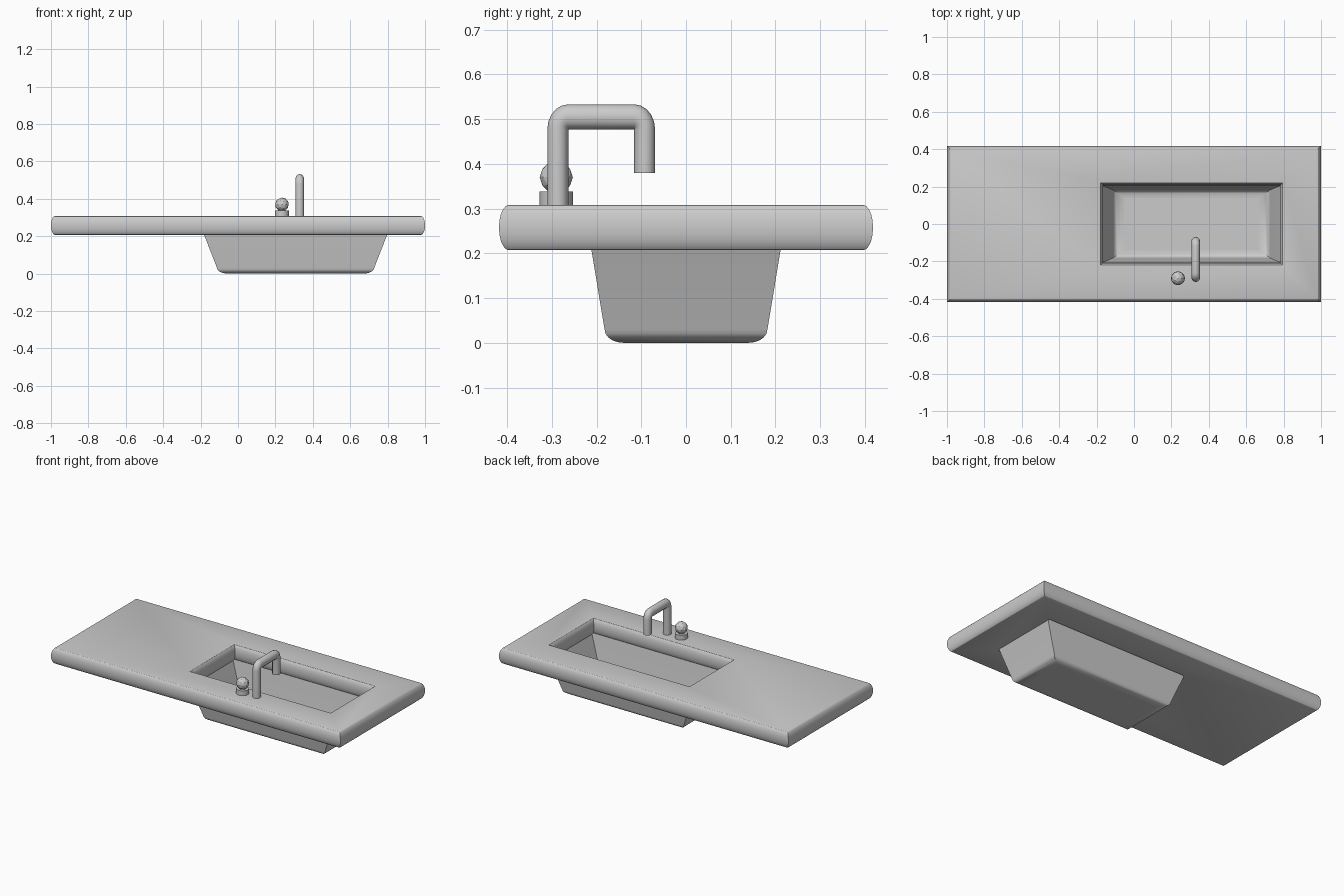
import bpy
from math import sin, cos, pi, radians

if "Cube" in bpy.data.objects:
    bpy.data.objects.remove(bpy.data.objects["Cube"])


def make(name, verts, faces, angle=30):
    mesh = bpy.data.meshes.new(name)
    mesh.from_pydata(verts, [], faces)
    ob = bpy.data.objects.new(name, mesh)
    bpy.context.collection.objects.link(ob)
    finish(ob, name, angle)
    return ob


def finish(ob, name, angle=30):
    ob.name = name
    bpy.ops.object.select_all(action='DESELECT')
    ob.select_set(True)
    bpy.context.view_layer.objects.active = ob
    bpy.ops.object.shade_smooth_by_angle(angle=radians(angle))


def bridge(rings, n, closed=False):
    # quads between successive rings of n points
    faces = []
    for r in range(rings if closed else rings - 1):
        a, b = r * n, (r + 1) % rings * n
        faces += [(a + i, a + (i + 1) % n, b + (i + 1) % n, b + i) for i in range(n)]
    return faces


def rect(cx, hx, hy, z):
    return [(cx - hx, -hy, z), (cx + hx, -hy, z), (cx + hx, hy, z), (cx - hx, hy, z)]


BX = 0.308          # basin centre in x
TOP, LOW = 0.308, 0.207
MID, HALF = (TOP + LOW) / 2, (TOP - LOW) / 2

# Countertop: bulged outer edge and bulged rim of the opening
verts, SEG = [], 10
for i in range(SEG + 1):
    a = -pi / 2 + pi * i / SEG
    verts += rect(0, 0.978 + 0.022 * cos(a), 0.396 + 0.022 * cos(a), MID + HALF * sin(a))
for i in range(SEG + 1):
    a = pi / 2 - pi * i / SEG
    verts += rect(BX, 0.492 - 0.018 * cos(a), 0.225 - 0.018 * cos(a), MID + HALF * sin(a))
make("countertop", verts, bridge(2 * SEG + 2, 4, True), 26)

# Basin: tapered walls with a rounded bottom edge
verts = rect(BX, 0.493, 0.213, 0.217)
for i in range(6):
    a = pi / 2 * i / 5
    verts += rect(BX, 0.36 + 0.06 * cos(a), 0.14 + 0.042 * cos(a), 0.03 * (1 - sin(a)))
make("basin", verts, bridge(7, 4) + [(27, 26, 25, 24)])

# Spout: stations are (centre y, centre z, y and z of the half thickness)
FX, R, N = 0.33, 0.0235, 12
y0, y1, zi, h = -0.263, -0.116, 0.477, 0.028
stations = [(y0 - R, 0.30, -R, 0)]
for i in range(6):
    a = pi / 2 * i / 5
    dy, dz = -R * cos(a), h * sin(a)
    stations.append((y0 + dy, zi + dz, dy, dz))
for i in range(6):
    a = pi / 2 * i / 5
    dy, dz = R * sin(a), h * cos(a)
    stations.append((y1 + dy, zi + dz, dy, dz))
stations.append((y1 + R, 0.38, R, 0))
verts = []
for y, z, dy, dz in stations:
    for k in range(N):
        t = 2 * pi * k / N
        verts.append((FX + R * sin(t), y + dy * cos(t), z + dz * cos(t)))
last = (len(stations) - 1) * N
make("spout", verts, bridge(len(stations), N) + [tuple(range(last, last + N))], 40)

# Tap knob: round base, short neck and faceted ball
KX, KY = 0.235, -0.29
for name, r, za, zb in (("knob_base", 0.037, 0.30, 0.338), ("knob_neck", 0.02, 0.33, 0.355)):
    bpy.ops.mesh.primitive_cylinder_add(vertices=16, radius=r, depth=zb - za,
                                        location=(KX, KY, (za + zb) / 2))
    finish(bpy.context.object, name)
bpy.ops.mesh.primitive_ico_sphere_add(subdivisions=2, radius=0.037, location=(KX, KY, 0.37))
finish(bpy.context.object, "knob_ball", 10)
